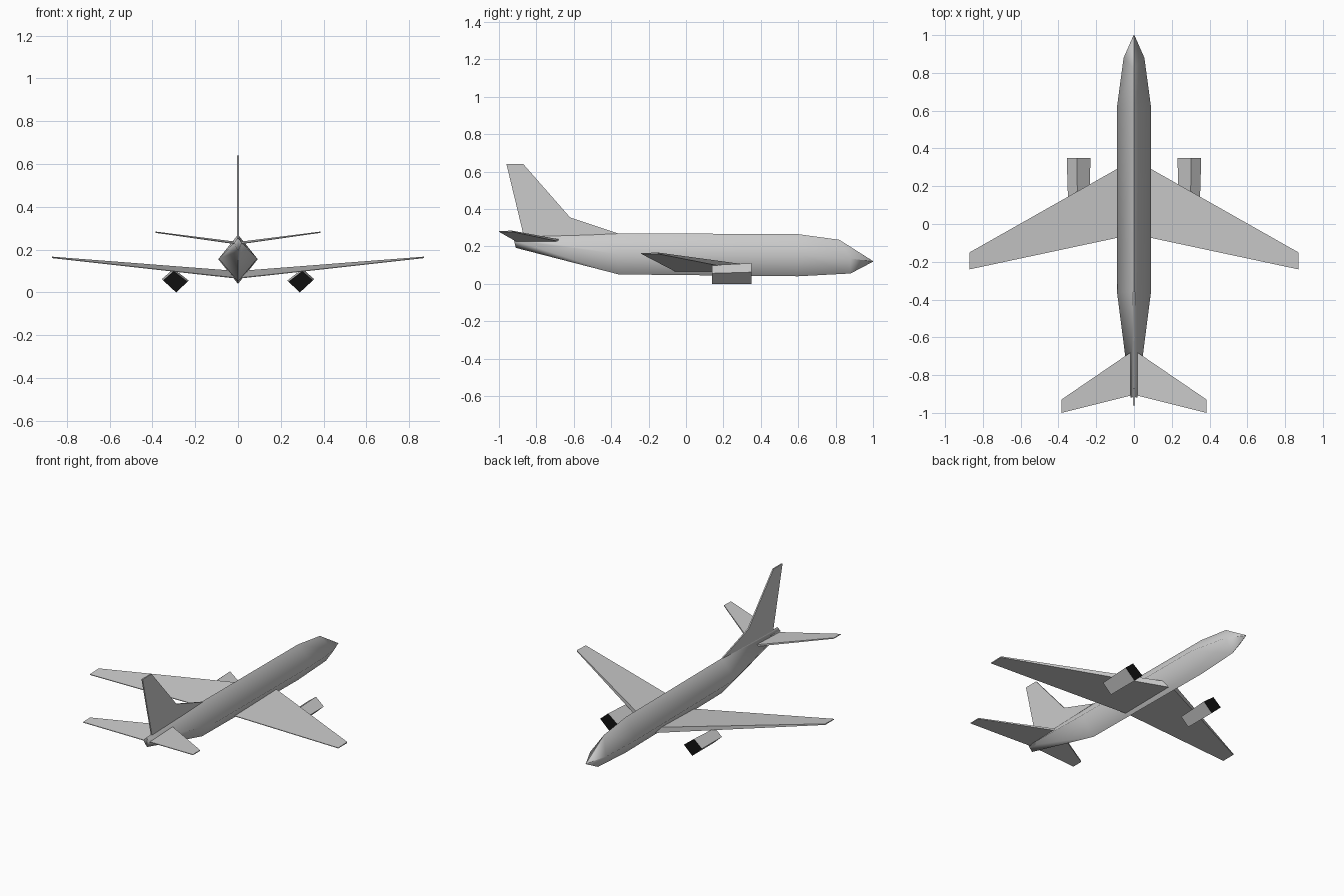
import bpy, bmesh, math

if "Cube" in bpy.data.objects:
    bpy.data.objects.remove(bpy.data.objects["Cube"])


def loft(name, rings, mirror=False, smooth=None, cap_mat=None):
    """Skin a list of equal-length point rings and cap both ends."""
    bm = bmesh.new()
    rows = [[bm.verts.new(p) for p in ring] for ring in rings]
    n = len(rows[0])
    for a, b in zip(rows, rows[1:]):
        for i in range(n):
            j = (i + 1) % n
            bm.faces.new((a[i], a[j], b[j], b[i]))
    for row in (rows[0], rows[-1]):
        face = bm.faces.new(row)
        if cap_mat:
            face.material_index = 1
    bmesh.ops.recalc_face_normals(bm, faces=bm.faces)
    mesh = bpy.data.meshes.new(name)
    bm.to_mesh(mesh)
    bm.free()
    obj = bpy.data.objects.new(name, mesh)
    bpy.context.collection.objects.link(obj)
    if cap_mat:
        mesh.materials.append(None)
        mesh.materials.append(cap_mat)
    if mirror:
        obj.modifiers.new("Mirror", 'MIRROR').use_mirror_merge = False
    if smooth:
        bpy.ops.object.select_all(action='DESELECT')
        obj.select_set(True)
        bpy.context.view_layer.objects.active = obj
        bpy.ops.object.shade_smooth_by_angle(angle=math.radians(smooth))
    return obj


def diamond(w, top, side, bottom):
    """Four-cornered body section; top, side and bottom are (y, z)."""
    return [(0, *top), (w, *side), (0, *bottom), (-w, *side)]


def wedge(x, y_lead, y_trail, z, thick):
    """Wing section, blunt at the leading edge and thin at the trailing edge."""
    return [(x, y_lead, z + thick), (x, y_lead, z),
            (x, y_trail, z), (x, y_trail, z + 0.004)]


black = bpy.data.materials.new("engine_black")
black.diffuse_color = (0.005, 0.005, 0.005, 1)
black.use_nodes = True
black.node_tree.nodes["Principled BSDF"].inputs["Base Color"].default_value = black.diffuse_color

# Fuselage: diamond sections from tail to nose
loft("fuselage", [
    diamond(0.018, (-0.915, 0.255), (-0.92, 0.232), (-0.91, 0.192)),
    diamond(0.09, (-0.36, 0.27), (-0.36, 0.158), (-0.36, 0.05)),
    diamond(0.09, (0.60, 0.265), (0.62, 0.152), (0.60, 0.04)),
    diamond(0.055, (0.82, 0.235), (0.88, 0.135), (0.88, 0.055)),
    diamond(0.002, (1.0, 0.121), (1.0, 0.12), (1.0, 0.118)),
], smooth=85)

# Main wings
loft("wings", [wedge(0.004, 0.34, -0.055, 0.064, 0.036),
               wedge(0.87, -0.15, -0.24, 0.16, 0.007)], mirror=True)

# Tailplane
loft("tailplane", [wedge(0.004, -0.67, -0.905, 0.224, 0.012),
                   wedge(0.385, -0.93, -1.0, 0.278, 0.006)], mirror=True)

# Tail fin with forward fillet
fin = [(-0.96, 0.64), (-0.87, 0.64), (-0.62, 0.355), (-0.36, 0.268), (-0.865, 0.245)]
loft("tail_fin", [[(x, y, z) for y, z in fin] for x in (-0.004, 0.004)])

# Engines: tilted four-sided nacelles, dark at both ends
def nacelle(y, s, zc):
    corners = [(0.008, 0.055), (0.063, 0.007), (-0.004, -0.055), (-0.063, 0.0)]
    return [(0.293 + s * dx, y, zc + s * dz) for dx, dz in corners]

loft("engines", [nacelle(0.14, 0.9, 0.0495), nacelle(0.35, 1.0, 0.055)],
     mirror=True, cap_mat=black)
